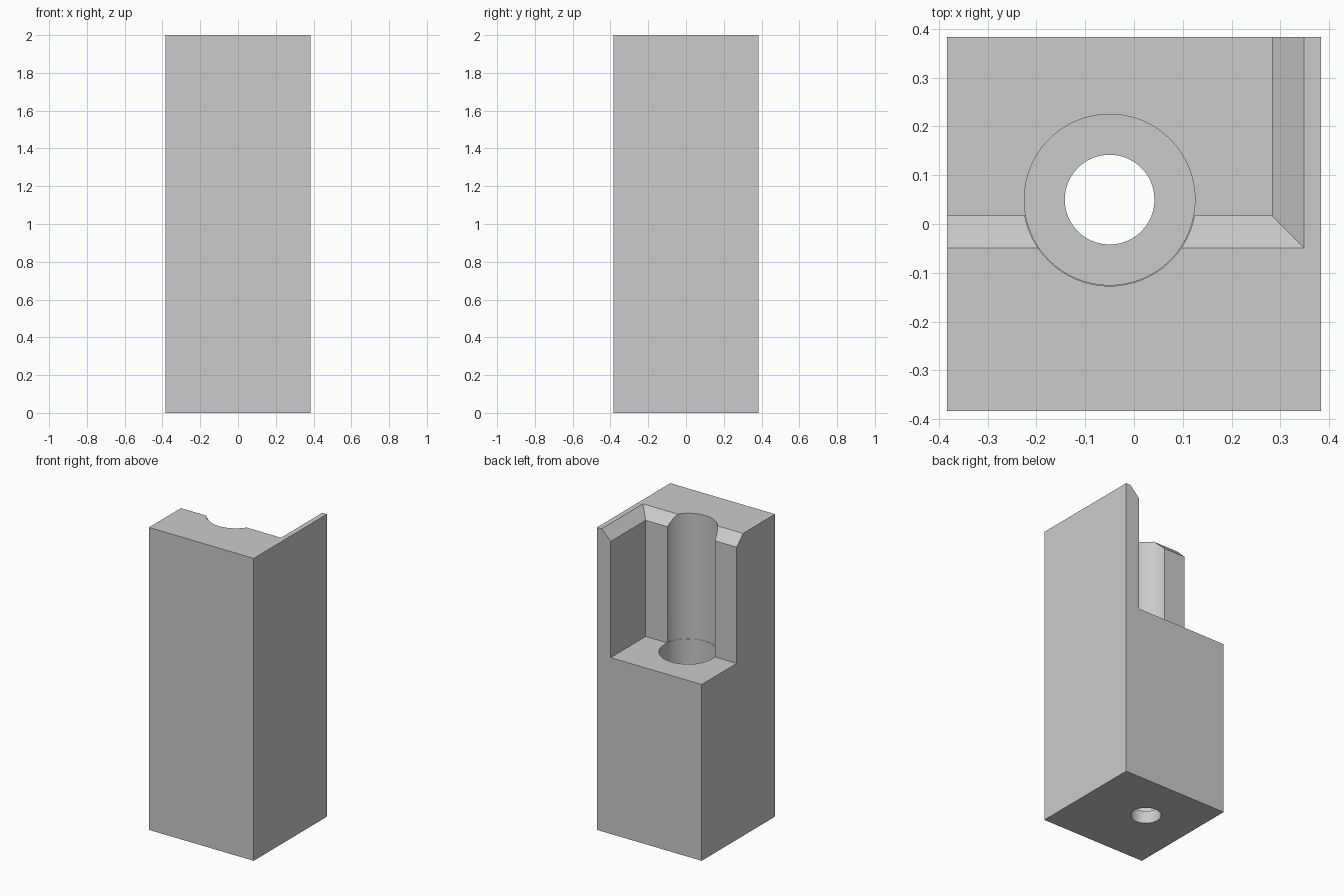
import bpy, bmesh, math

if "Cube" in bpy.data.objects:
    bpy.data.objects.remove(bpy.data.objects["Cube"], do_unlink=True)

HALF, HEIGHT = 0.383, 2.0
SHELF = 1.166                 # floor of the corner pocket
CHAMFER = 0.066               # 45 degree flare at the pocket rim
BORE_X, BORE_Y = -0.05, 0.05
SIDES = 96

grey = bpy.data.materials.new("plain grey")
grey.use_nodes = True
colour = (0.6, 0.6, 0.6, 1)
grey.diffuse_color = colour
grey.node_tree.nodes["Principled BSDF"].inputs["Base Color"].default_value = colour


def loft(name, rings):
    """Closed solid through a stack of matching rings."""
    bm = bmesh.new()
    loops = [[bm.verts.new(p) for p in ring] for ring in rings]
    for low, high in zip(loops, loops[1:]):
        for i in range(len(low)):
            j = (i + 1) % len(low)
            bm.faces.new((low[i], low[j], high[j], high[i]))
    bm.faces.new(loops[0][::-1])
    bm.faces.new(loops[-1])
    bmesh.ops.recalc_face_normals(bm, faces=bm.faces)
    mesh = bpy.data.meshes.new(name)
    bm.to_mesh(mesh)
    bm.free()
    mesh.materials.append(grey)
    obj = bpy.data.objects.new(name, mesh)
    bpy.context.collection.objects.link(obj)
    return obj


def rect(x0, x1, y0, y1, z):
    return [(x0, y0, z), (x1, y0, z), (x1, y1, z), (x0, y1, z)]


def circle(radius, z):
    turns = [2 * math.pi * i / SIDES for i in range(SIDES)]
    return [(BORE_X + radius * math.cos(a), BORE_Y + radius * math.sin(a), z) for a in turns]


def pocket_ring(z, flare=0):
    return rect(-0.6, 0.283 + flare, 0.017 - flare, 0.6, z)


# Square block
block = loft("block", [rect(-HALF, HALF, -HALF, HALF, z) for z in (0, HEIGHT)])

# Corner pocket with a flared rim
rim = HEIGHT - CHAMFER
pocket = loft("pocket_cutter", [
    pocket_ring(SHELF), pocket_ring(rim), pocket_ring(HEIGHT + 0.02, CHAMFER + 0.02)])

# Stepped bore: small through hole, wide bore, slightly wider groove above the shelf
steps = [(0.092, -0.1), (0.092, 0.083), (0.175, 0.083),
         (0.175, SHELF + 0.004), (0.177, SHELF + 0.004), (0.177, 2.1)]
bore = loft("bore_cutter", [circle(r, z) for r, z in steps])

# Cut the block, then discard the cutters
bpy.context.view_layer.objects.active = block
for cutter in (pocket, bore):
    cutter.hide_render = True
    mod = block.modifiers.new(cutter.name, "BOOLEAN")
    mod.operation, mod.solver, mod.object = "DIFFERENCE", "EXACT", cutter
    bpy.ops.object.modifier_apply(modifier=mod.name)
    bpy.data.objects.remove(cutter, do_unlink=True)

# Smooth bore walls, crisp edges elsewhere
bpy.ops.object.select_all(action="DESELECT")
block.select_set(True)
bpy.ops.object.shade_smooth_by_angle(angle=math.radians(30))
